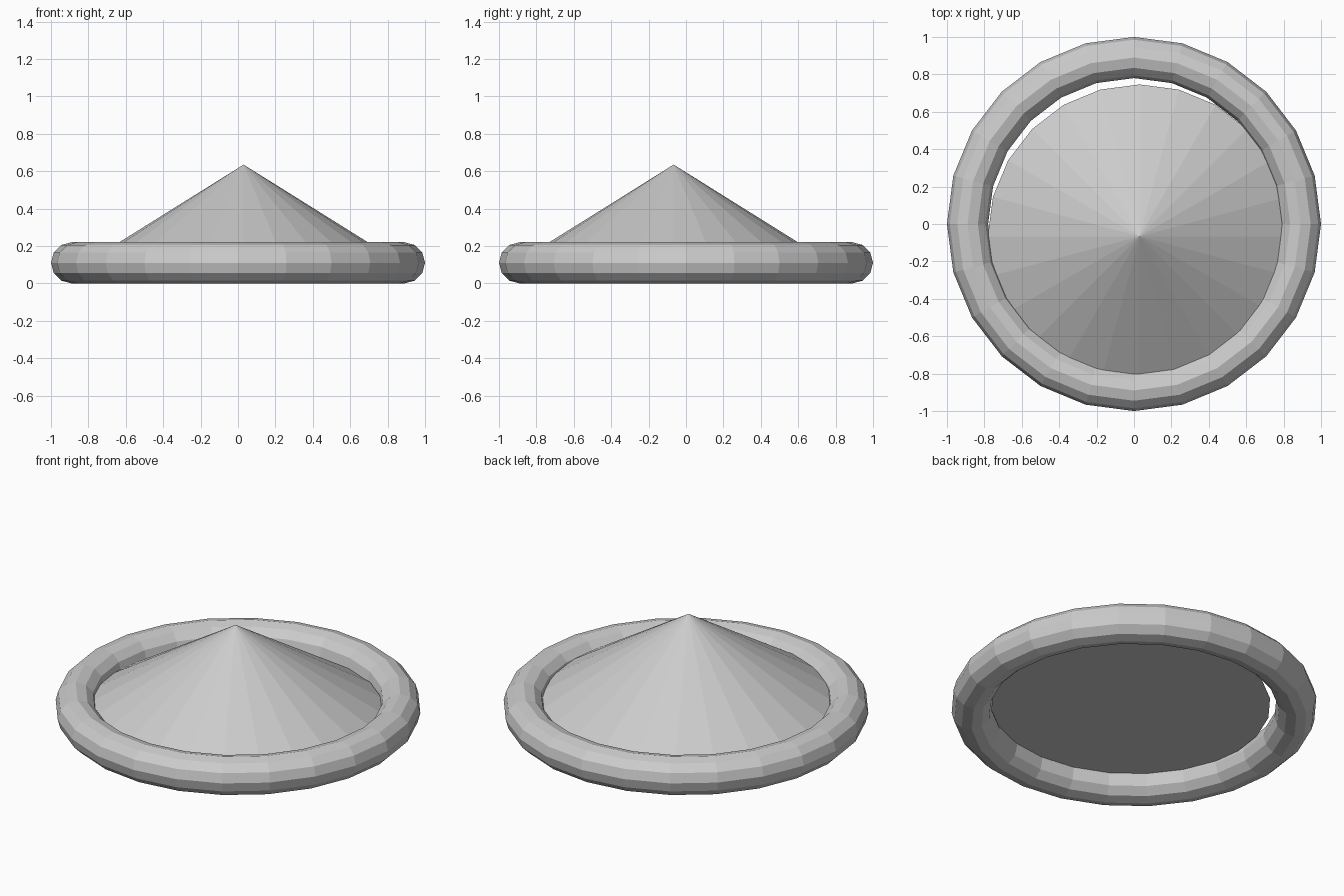
import bpy

if "Cube" in bpy.data.objects:
    bpy.data.objects.remove(bpy.data.objects["Cube"])

# Outer ring lying on the ground
bpy.ops.mesh.primitive_torus_add(
    major_segments=24, minor_segments=12,
    major_radius=0.89, minor_radius=0.11,
    location=(0, 0, 0.11))
bpy.context.object.name = "ring"

# Shallow cone resting slightly off centre inside the ring
BASE_Z, TIP_Z = 0.128, 0.635
bpy.ops.mesh.primitive_cone_add(
    vertices=24, radius1=0.812, radius2=0, depth=TIP_Z - BASE_Z,
    end_fill_type='NGON',
    location=(0.03, -0.066, (BASE_Z + TIP_Z) / 2))
bpy.context.object.name = "cone"
